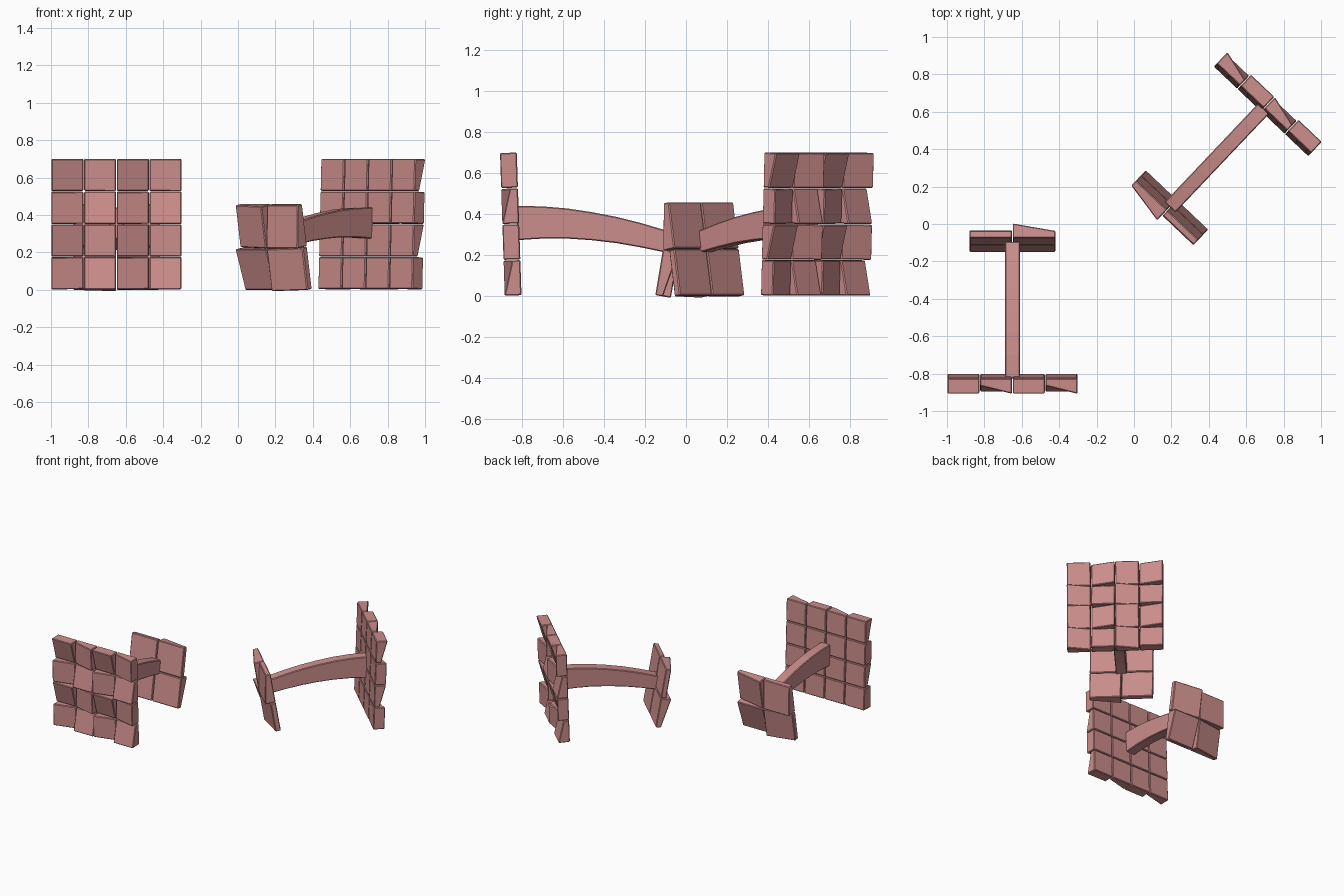
import bpy, bmesh, math
from mathutils import Vector, Matrix

if "Cube" in bpy.data.objects:
    bpy.data.objects.remove(bpy.data.objects["Cube"])

mat = bpy.data.materials.new("dusty_pink")
mat.diffuse_color = (0.60, 0.27, 0.26, 1)
mat.use_nodes = True
mat.node_tree.nodes["Principled BSDF"].inputs["Base Color"].default_value = mat.diffuse_color

# second piece is the first one turned about the middle of its large pad
PLACE = {
    "a": Matrix.Identity(4),
    "b": Matrix.Translation((0.75, 0.677, 0)) @ Matrix.Rotation(math.radians(136.5), 4, 'Z')
         @ Matrix.Translation((0.65, 0.905, 0)),
}


def finish(bm, name, local):
    bmesh.ops.recalc_face_normals(bm, faces=bm.faces)
    me = bpy.data.meshes.new(name)
    bm.to_mesh(me)
    bm.free()
    me.materials.append(mat)
    for tag, m in PLACE.items():
        ob = bpy.data.objects.new(name + "_" + tag, me)
        ob.matrix_world = m @ local
        bpy.context.collection.objects.link(ob)
        bev = ob.modifiers.new("soft_edges", 'BEVEL')
        bev.width = 0.005
        bev.segments = 1


def hexa(bm, ring0, ring1):
    """Close two matching rings of points into a solid."""
    a = [bm.verts.new(p) for p in ring0]
    b = [bm.verts.new(p) for p in ring1]
    n = len(a)
    bm.faces.new(a)
    bm.faces.new(b[::-1])
    for i in range(n):
        bm.faces.new((a[i], a[(i + 1) % n], b[(i + 1) % n], b[i]))


def pad(name, n, size, thick, thin, pattern, local):
    """n x n wedge tiles; the letter tells which side of a tile is thick.
    Local frame: x right, z up, wedge faces point to -y."""
    bm = bmesh.new()
    g = 0.002
    for r in range(n):
        for c in range(n):
            side = pattern[r % 2][c % 2]
            x0, x1 = -n * size / 2 + c * size + g, -n * size / 2 + (c + 1) * size - g
            z1, z0 = (n - r) * size - g, (n - r - 1) * size + g
            back, front = [], []
            for x, z, sides in ((x0, z0, "LB"), (x1, z0, "RB"), (x1, z1, "RT"), (x0, z1, "LT")):
                back.append((x, 0, z))
                front.append((x, -(thick if side in sides else thin), z))
            hexa(bm, back, front)
    finish(bm, name, local)


# large pad, leaning slightly outward
pad("large_pad", 4, 0.175, 0.083, 0.040, ("TR", "LB"),
    Matrix.Translation((-0.65, -0.802, 0.003)) @ Matrix.Rotation(math.radians(1.9), 4, 'X'))

# small pad, facing the other way and leaning outward
pad("small_pad", 2, 0.232, 0.078, 0.038, ("RB", "TL"),
    Matrix.Translation((-0.65, -0.15, 0.003)) @ Matrix.Rotation(math.pi, 4, 'Z')
    @ Matrix.Rotation(math.radians(9.5), 4, 'X'))

# arched beam between the pads, swept from (y, bottom, top) stations
stations = [(-0.825, .273, .440), (-0.70, .281, .438), (-0.58, .281, .428), (-0.46, .273, .410),
            (-0.34, .259, .387), (-0.22, .238, .357), (-0.095, .212, .320)]
profile = [(y, b) for y, b, t in stations] + [(y, t) for y, b, t in stations[::-1]]
bm = bmesh.new()
hexa(bm, [(-0.69, y, z) for y, z in profile], [(-0.61, y, z) for y, z in profile])
finish(bm, "arched_beam", Matrix.Identity(4))
